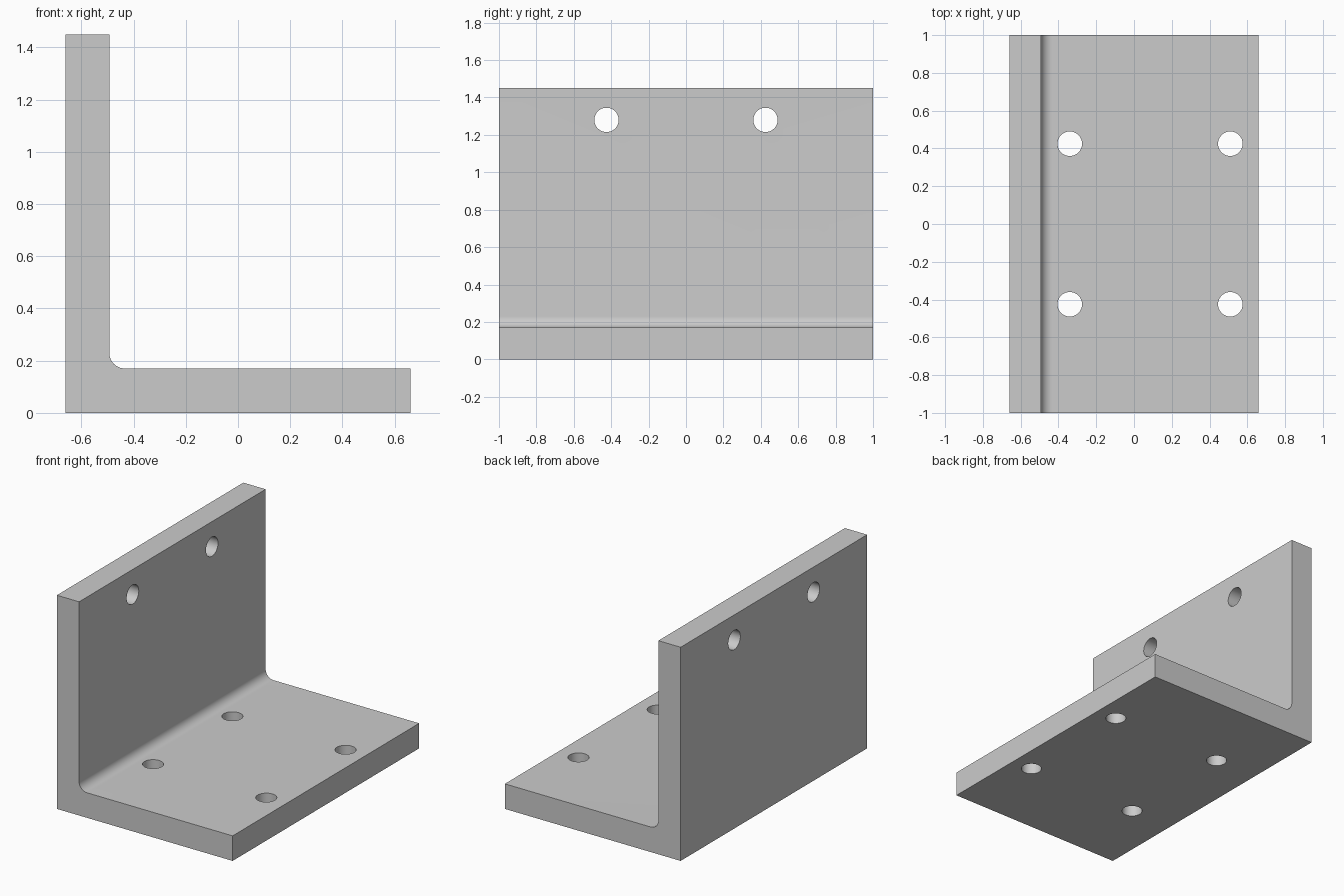
import bpy, bmesh
from math import pi, sin, cos, radians
from mathutils import Matrix

cube = bpy.data.objects.get("Cube")
if cube:
    bpy.data.objects.remove(cube, do_unlink=True)

HALF_X, HALF_Y, HEIGHT = 0.66, 1.0, 1.45
WALL_X, BASE_Z, FILLET = -0.493, 0.17, 0.06
HOLE_R, HOLE_Y = 0.065, 0.425

# Plain grey metal
metal = bpy.data.materials.new("grey metal")
metal.use_nodes = True
grey = (0.6, 0.6, 0.6, 1)
metal.diffuse_color = grey
metal.node_tree.nodes["Principled BSDF"].inputs["Base Color"].default_value = grey


def make_object(name, bm):
    bmesh.ops.recalc_face_normals(bm, faces=bm.faces)
    mesh = bpy.data.meshes.new(name)
    bm.to_mesh(mesh)
    bm.free()
    mesh.materials.append(metal)
    obj = bpy.data.objects.new(name, mesh)
    bpy.context.collection.objects.link(obj)
    return obj


# L-shaped profile with a rounded inner corner, extruded along y
steps = 12
arc = []
for i in range(steps + 1):
    a = pi + i / steps * pi / 2
    arc.append((WALL_X + FILLET + FILLET * cos(a), BASE_Z + FILLET + FILLET * sin(a)))
profile = [(-HALF_X, 0), (-HALF_X, HEIGHT), (WALL_X, HEIGHT), *arc,
           (HALF_X, BASE_Z), (HALF_X, 0)]
bm = bmesh.new()
face = bm.faces.new([bm.verts.new((x, -HALF_Y, z)) for x, z in profile])
ext = bmesh.ops.extrude_face_region(bm, geom=[face])
bmesh.ops.translate(bm, vec=(0, 2 * HALF_Y, 0),
                    verts=[v for v in ext["geom"] if isinstance(v, bmesh.types.BMVert)])
bracket = make_object("angle_bracket", bm)

# Bolt holes: four through the base, two through the wall
bm = bmesh.new()


def add_drill(location, rotation):
    bmesh.ops.create_cone(bm, cap_ends=True, segments=48, radius1=HOLE_R, radius2=HOLE_R,
                          depth=0.3, matrix=Matrix.Translation(location) @ rotation)


for y in (-HOLE_Y, HOLE_Y):
    for x in (-0.34, 0.51):
        add_drill((x, y, BASE_Z / 2), Matrix())
    add_drill(((WALL_X - HALF_X) / 2, y, 1.28), Matrix.Rotation(pi / 2, 4, "Y"))
drills = make_object("hole_cutter", bm)
drills.hide_render = True

cut = bracket.modifiers.new("bolt holes", "BOOLEAN")
cut.operation = "DIFFERENCE"
cut.solver = "EXACT"
cut.object = drills

# Bake the holes, drop the cutter, smooth only the rounded surfaces
bpy.ops.object.select_all(action="DESELECT")
bpy.context.view_layer.objects.active = bracket
bracket.select_set(True)
bpy.ops.object.modifier_apply(modifier=cut.name)
bpy.data.objects.remove(drills, do_unlink=True)
bpy.ops.object.shade_smooth_by_angle(angle=radians(30))
